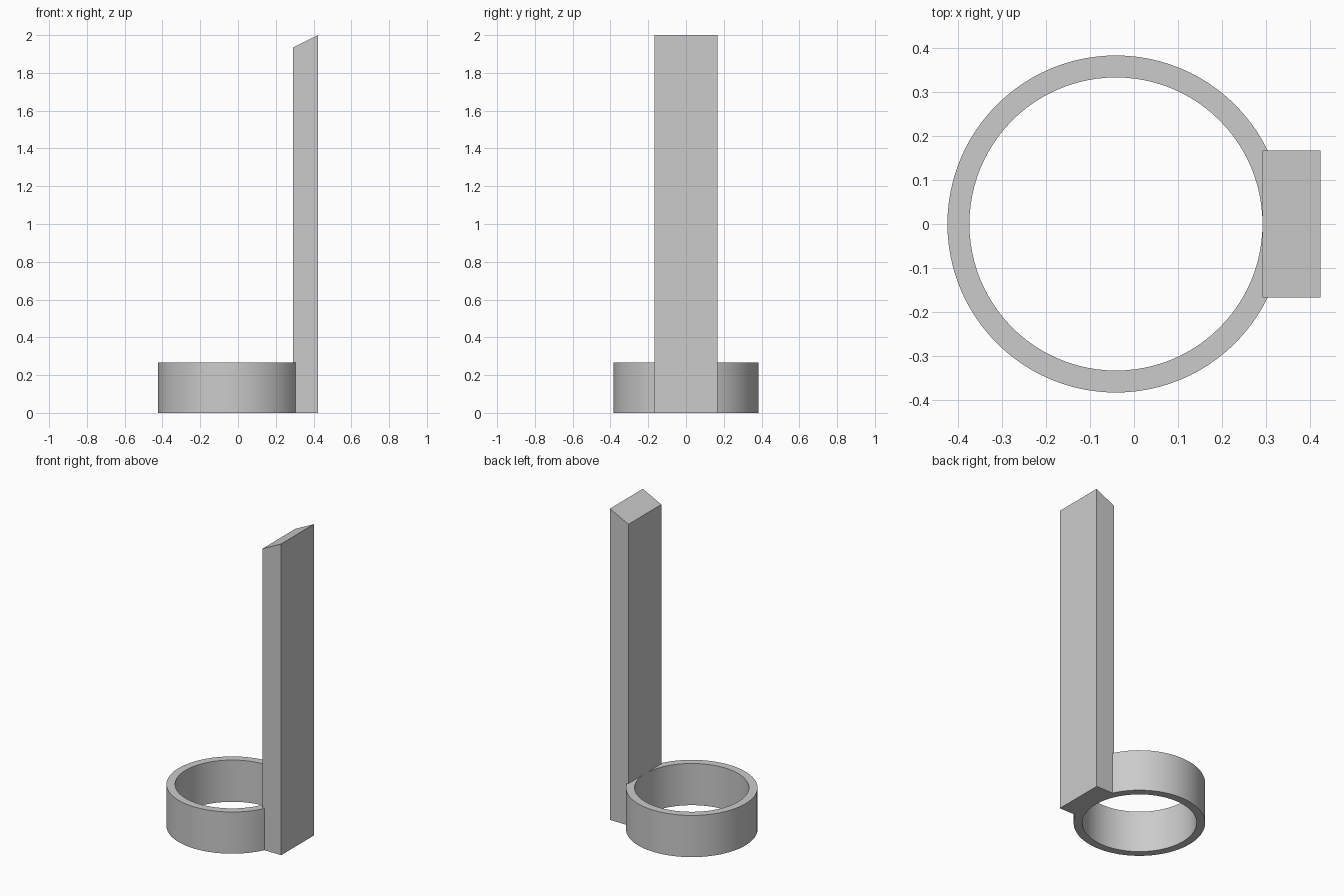
import bpy, bmesh, math

cube = bpy.data.objects.get("Cube")
if cube:
    bpy.data.objects.remove(cube, do_unlink=True)

GREY = (0.6, 0.6, 0.6, 1)
mat = bpy.data.materials.new("plain grey")
mat.use_nodes = True
mat.diffuse_color = GREY
mat.node_tree.nodes["Principled BSDF"].inputs["Base Color"].default_value = GREY


def finish(bm, name):
    """Turn a bmesh into a named grey object."""
    bmesh.ops.recalc_face_normals(bm, faces=bm.faces)
    mesh = bpy.data.meshes.new(name)
    bm.to_mesh(mesh)
    bm.free()
    mesh.materials.append(mat)
    obj = bpy.data.objects.new(name, mesh)
    bpy.context.collection.objects.link(obj)
    return obj


def ring(name, centre_x, outer, inner, height, segments=96):
    """Spin a rectangular wall section around the ring's axis."""
    bm = bmesh.new()
    section = [(inner, 0), (outer, 0), (outer, height), (inner, height)]
    verts = [bm.verts.new((centre_x + r, 0, z)) for r, z in section]
    edges = [bm.edges.new((verts[i], verts[i - 1])) for i in range(len(verts))]
    bmesh.ops.spin(bm, geom=verts + edges, cent=(centre_x, 0, 0), axis=(0, 0, 1),
                   angle=math.tau, steps=segments, use_merge=True)
    bmesh.ops.remove_doubles(bm, verts=bm.verts, dist=1e-5)
    return finish(bm, name)


def prism(name, profile, half_depth):
    """Extrude an x-z profile along y."""
    bm = bmesh.new()
    face = bm.faces.new([bm.verts.new((x, -half_depth, z)) for x, z in profile])
    grown = bmesh.ops.extrude_face_region(bm, geom=[face])["geom"]
    moved = [v for v in grown if isinstance(v, bmesh.types.BMVert)]
    bmesh.ops.translate(bm, verts=moved, vec=(0, 2 * half_depth, 0))
    return finish(bm, name)


# Round collar at the foot
collar = ring("ring_collar", -0.041, 0.383, 0.333, 0.268)
bpy.ops.object.select_all(action="DESELECT")
collar.select_set(True)
bpy.context.view_layer.objects.active = collar
bpy.ops.object.shade_smooth_by_angle(angle=math.radians(30))

# Tall post with a slanted top
prism("upright_post", [(0.292, 0), (0.424, 0), (0.424, 2), (0.292, 1.935)], 0.167)
